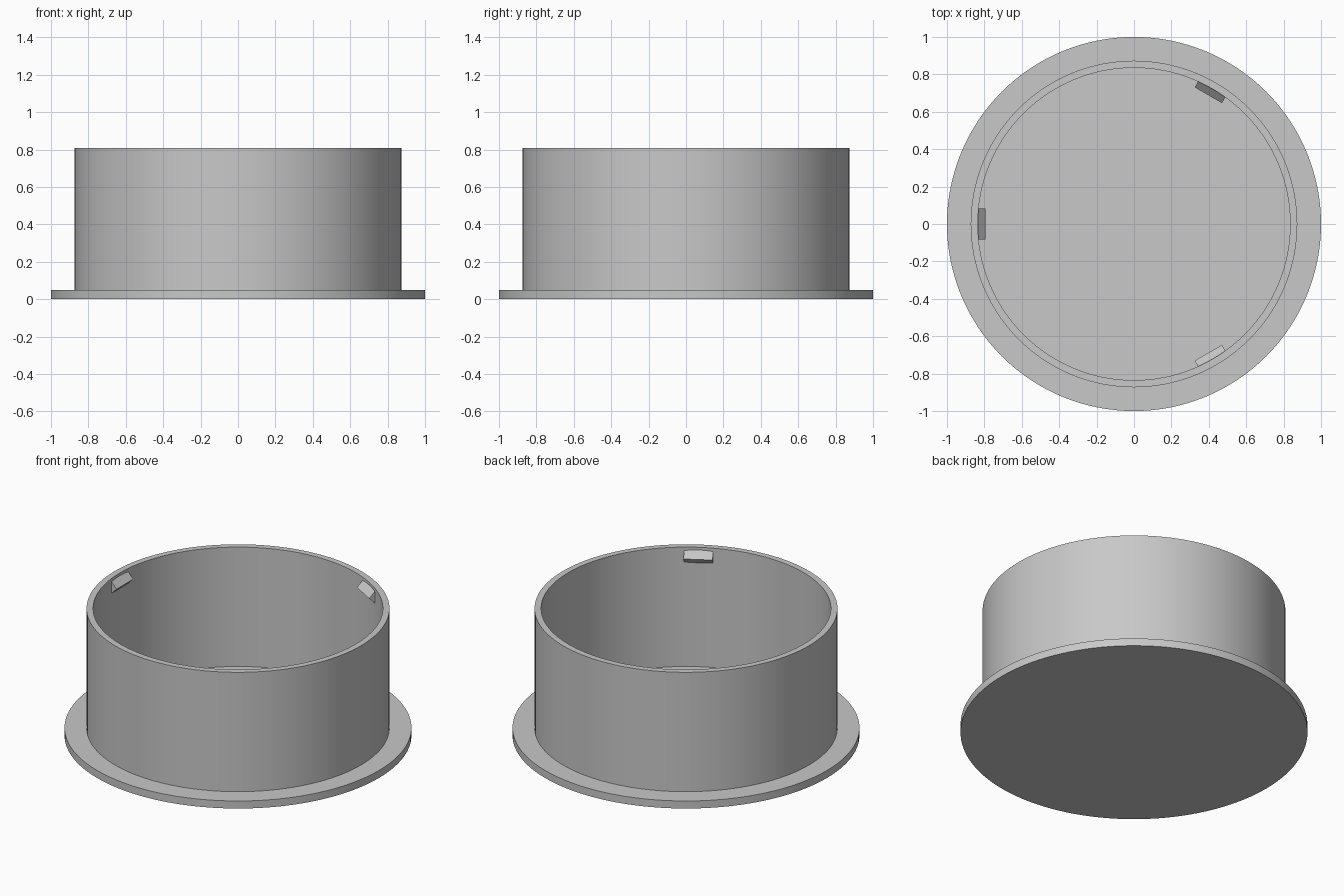
import bpy, bmesh
from math import cos, sin, pi, radians
from mathutils import Matrix, Vector

default = bpy.data.objects.get("Cube")
if default:
    bpy.data.objects.remove(default, do_unlink=True)

SEGMENTS = 128
OUTER, INNER, FLANGE = 0.873, 0.835, 1.0
BASE, TOP = 0.048, 0.807

grey = bpy.data.materials.new("plain grey")
grey.use_nodes = True
grey.diffuse_color = (0.58, 0.58, 0.58, 1)
grey.node_tree.nodes["Principled BSDF"].inputs["Base Color"].default_value = grey.diffuse_color


def add_object(name, bm):
    bmesh.ops.recalc_face_normals(bm, faces=bm.faces)
    mesh = bpy.data.meshes.new(name)
    bm.to_mesh(mesh)
    bm.free()
    mesh.materials.append(grey)
    obj = bpy.data.objects.new(name, mesh)
    bpy.context.collection.objects.link(obj)
    return obj


# Flanged cup: one profile turned around the z axis
bm = bmesh.new()
profile = [(0, 0), (FLANGE, 0), (FLANGE, BASE), (OUTER, BASE),
           (OUTER, TOP), (INNER, TOP), (INNER, BASE), (0, BASE)]
verts = [bm.verts.new((r, 0, z)) for r, z in profile]
edges = [bm.edges.new(pair) for pair in zip(verts, verts[1:])]
bmesh.ops.spin(bm, geom=verts + edges, cent=(0, 0, 0), axis=(0, 0, 1),
               angle=2 * pi, steps=SEGMENTS)
bmesh.ops.remove_doubles(bm, verts=bm.verts, dist=0.0001)
cup = add_object("flanged_cup", bm)
bpy.ops.object.select_all(action="DESELECT")
cup.select_set(True)
bpy.context.view_layer.objects.active = cup
bpy.ops.object.shade_smooth_by_angle(angle=radians(30))

# Three wedge-shaped snap tabs inside the rim
TAB_HALF_WIDTH = 0.084
tab_section = [(INNER + 0.002, 0.792), (0.795, 0.748), (INNER + 0.002, 0.706)]
for i, degrees in enumerate((60, 180, 300)):
    bm = bmesh.new()
    face = bm.faces.new([bm.verts.new((r, -TAB_HALF_WIDTH, z)) for r, z in tab_section])
    moved = bmesh.ops.extrude_face_region(bm, geom=[face], use_keep_orig=True)["geom"]
    bmesh.ops.translate(bm, vec=Vector((0, 2 * TAB_HALF_WIDTH, 0)),
                        verts=[g for g in moved if isinstance(g, bmesh.types.BMVert)])
    bmesh.ops.rotate(bm, verts=bm.verts, cent=(0, 0, 0),
                     matrix=Matrix.Rotation(radians(degrees), 3, "Z"))
    add_object(f"snap_tab_{i + 1}", bm)
